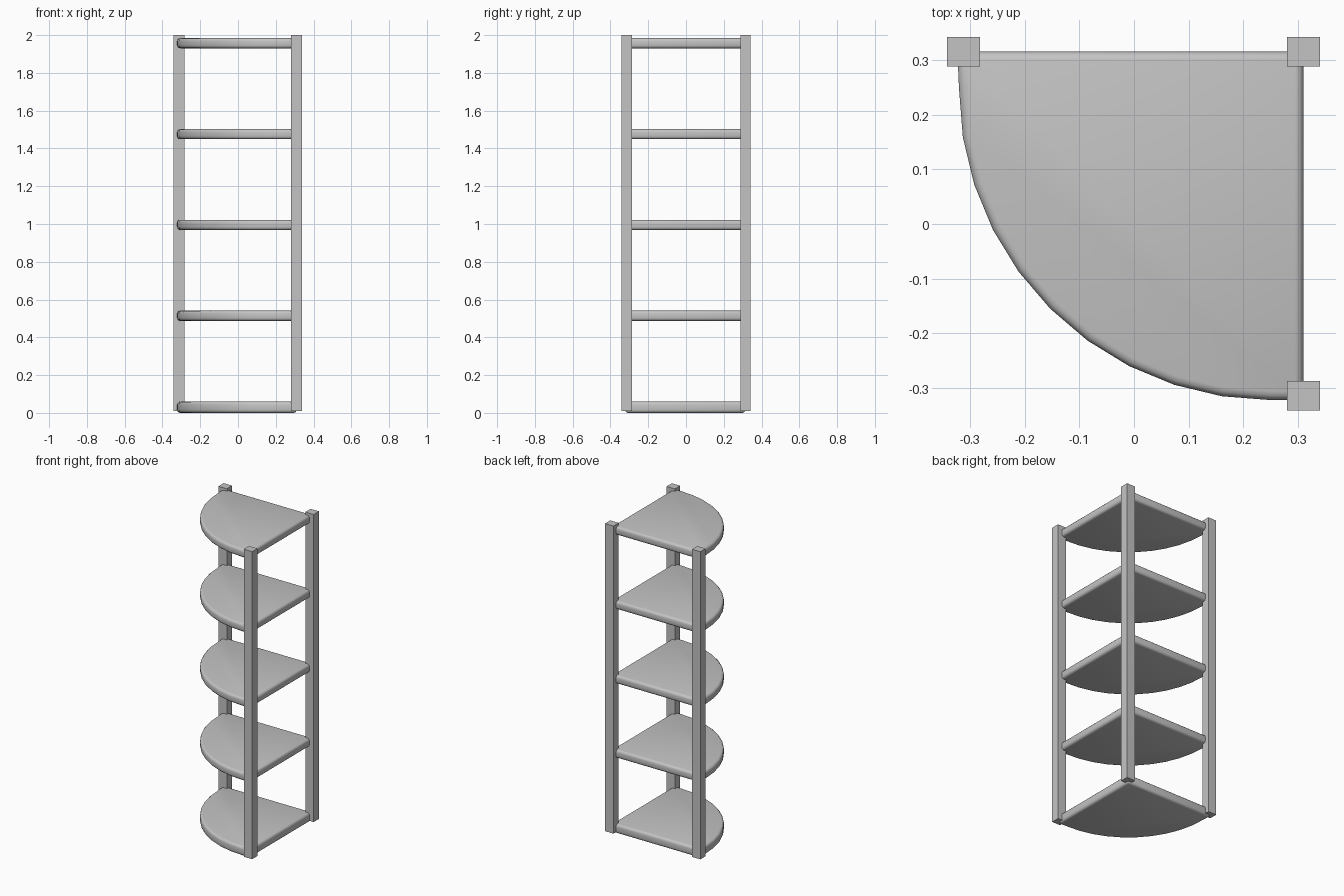
import bpy
import bmesh
from math import cos, sin, pi

cube = bpy.data.objects.get("Cube")
if cube:
    bpy.data.objects.remove(cube, do_unlink=True)

grey = bpy.data.materials.new("plain grey")
grey.use_nodes = True
colour = (0.55, 0.55, 0.55, 1)
grey.diffuse_color = colour
grey.node_tree.nodes["Principled BSDF"].inputs["Base Color"].default_value = colour


def prism(name, outline, bottom, top):
    """Extrude a flat outline between two heights."""
    bm = bmesh.new()
    base = bm.faces.new([bm.verts.new((x, y, bottom)) for x, y in outline])
    result = bmesh.ops.extrude_face_region(bm, geom=[base])
    for item in result["geom"]:
        if isinstance(item, bmesh.types.BMVert):
            item.co.z = top
    bmesh.ops.recalc_face_normals(bm, faces=bm.faces)
    mesh = bpy.data.meshes.new(name)
    bm.to_mesh(mesh)
    bm.free()
    mesh.materials.append(grey)
    obj = bpy.data.objects.new(name, mesh)
    bpy.context.collection.objects.link(obj)
    return obj


# Square posts at three corners
HALF_X, HALF_Y = 0.03, 0.027
for name, x, y in (("back_right_post", -0.312, 0.315),
                   ("back_left_post", 0.31, 0.315),
                   ("front_left_post", 0.31, -0.314)):
    corners = [(x + sx * HALF_X, y + sy * HALF_Y)
               for sx, sy in ((-1, -1), (1, -1), (1, 1), (-1, 1))]
    prism(name, corners, 0.01, 2.0)

# Quarter-round shelf outline: rear corner, then the curved front edge
RADIUS, STEPS = 0.57, 10
outline = [(0.31, 0.315), (-0.323, 0.315)]
for i in range(STEPS + 1):
    a = pi / 2 * i / STEPS
    outline.append((0.25 - RADIUS * cos(a), 0.248 - RADIUS * sin(a)))
outline.append((0.31, -0.322))

# Five evenly spaced shelves with softened rims
for i in range(5):
    bottom = 0.481 * i + (0.006 if i else 0)
    shelf = prism(f"shelf_{i + 1}", outline, bottom, 0.481 * i + 0.06)
    shelf.data.shade_smooth()
    bevel = shelf.modifiers.new("soft_rim", 'BEVEL')
    bevel.width = 0.016
    bevel.segments = 3
    bevel.limit_method = 'ANGLE'
    bevel.angle_limit = pi / 4
